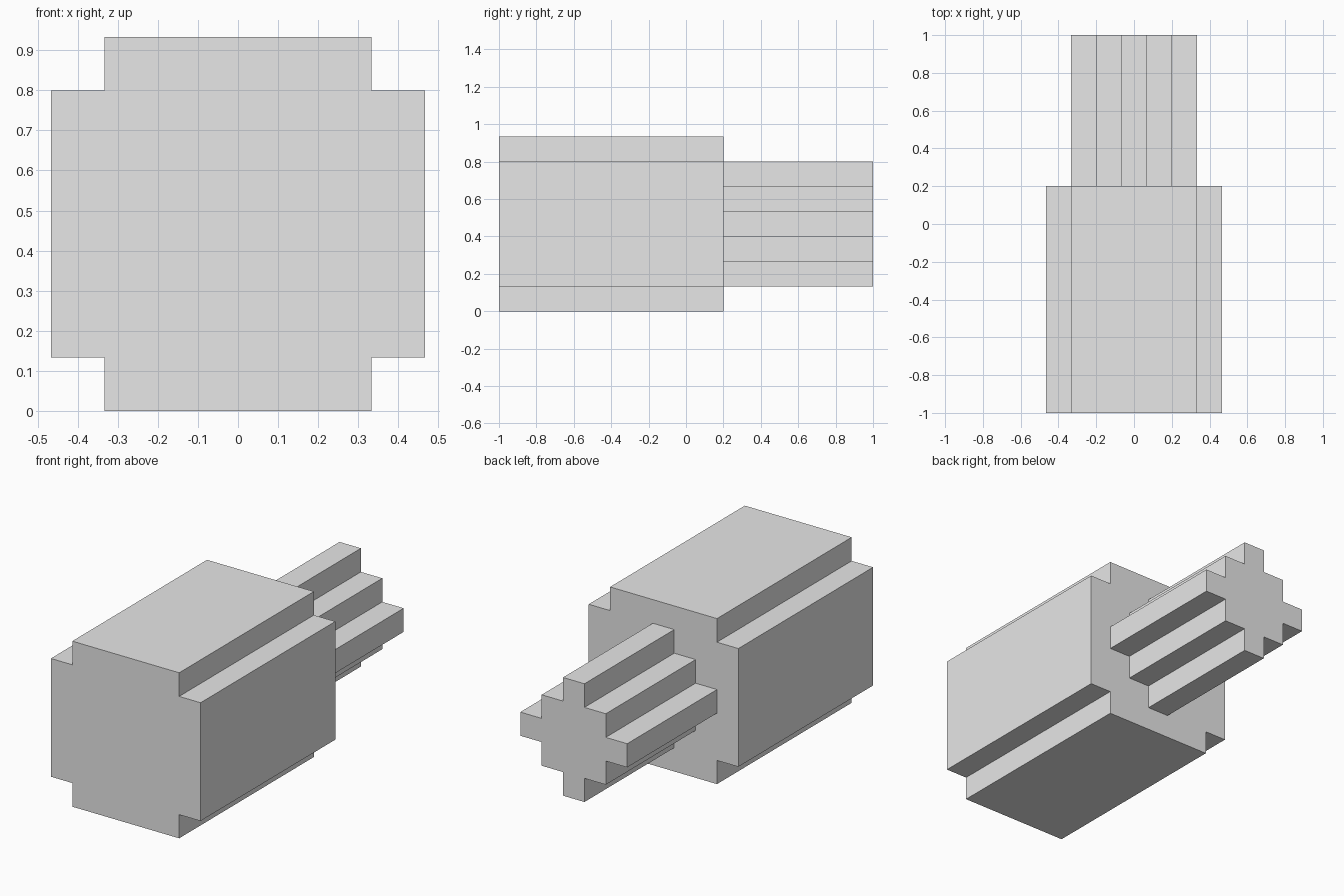
import bpy
import bmesh

U = 2 / 15          # one step of the blocky grid
MID_Z = 3.5 * U     # height of the shared axis

if "Cube" in bpy.data.objects:
    bpy.data.objects.remove(bpy.data.objects["Cube"], do_unlink=True)

grey = bpy.data.materials.new("light_grey")
grey.use_nodes = True
grey.diffuse_color = (0.8, 0.8, 0.8, 1)
grey.node_tree.nodes["Principled BSDF"].inputs["Base Color"].default_value = grey.diffuse_color


def stepped_bar(name, quarter, y_start, y_end):
    """Extrude a four-way symmetric outline, given as one quarter, along y."""
    right = quarter + [(x, -z) for x, z in reversed(quarter)]
    outline = right + [(-x, z) for x, z in reversed(right)]
    bm = bmesh.new()
    verts = [bm.verts.new((x * U, y_start, MID_Z + z * U)) for x, z in outline]
    face = bm.faces.new(verts)
    result = bmesh.ops.extrude_face_region(bm, geom=[face], use_keep_orig=True)
    moved = [g for g in result["geom"] if isinstance(g, bmesh.types.BMVert)]
    bmesh.ops.translate(bm, verts=moved, vec=(0, y_end - y_start, 0))
    bmesh.ops.recalc_face_normals(bm, faces=bm.faces)
    mesh = bpy.data.meshes.new(name)
    bm.to_mesh(mesh)
    bm.free()
    mesh.materials.append(grey)
    obj = bpy.data.objects.new(name, mesh)
    bpy.context.collection.objects.link(obj)
    return obj


# Thick body with notched corners
stepped_bar("body", [(2.5, 3.5), (2.5, 2.5), (3.5, 2.5)], -1, 0.2)

# Thin rear shaft with a stepped diamond section
stepped_bar("shaft", [(0.5, 2.5), (0.5, 1.5), (1.5, 1.5), (1.5, 0.5), (2.5, 0.5)], 0.2, 1)
